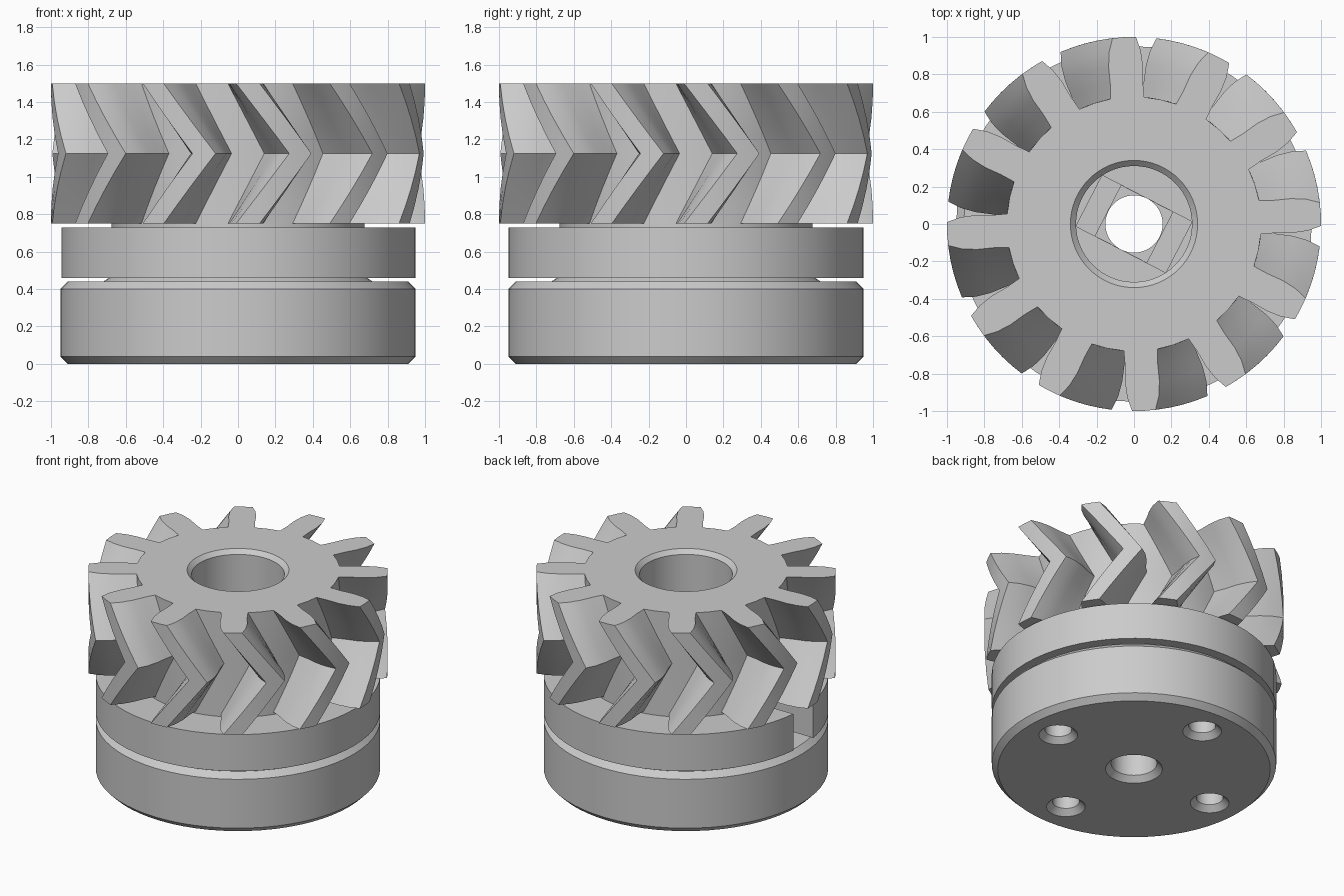
import bpy, bmesh, math
from mathutils import Matrix

cube = bpy.data.objects.get("Cube")
if cube:
    bpy.data.objects.remove(cube)

grey = bpy.data.materials.new("light grey")
grey.use_nodes = True
grey.diffuse_color = (0.6, 0.6, 0.6, 1)
grey.node_tree.nodes["Principled BSDF"].inputs["Base Color"].default_value = (0.6, 0.6, 0.6, 1)


def make_object(name, bm, cutter=False):
    bmesh.ops.recalc_face_normals(bm, faces=bm.faces)
    mesh = bpy.data.meshes.new(name)
    bm.to_mesh(mesh)
    bm.free()
    mesh.materials.append(grey)
    obj = bpy.data.objects.new(name, mesh)
    bpy.context.collection.objects.link(obj)
    if cutter:
        obj.hide_render = True
        obj.hide_set(True)
    return obj


def skin(bm, rings):
    """Join equal rings of points into a closed solid."""
    loops = [[bm.verts.new(p) for p in ring] for ring in rings]
    for low, high in zip(loops, loops[1:]):
        for i in range(len(low)):
            j = (i + 1) % len(low)
            bm.faces.new((low[i], low[j], high[j], high[i]))
    bm.faces.new(loops[0][::-1])
    bm.faces.new(loops[-1])


def lathe(name, profile, segments=64, centre=(0, 0), cutter=False):
    bm = bmesh.new()
    skin(bm, [[(centre[0] + r * math.cos(math.tau * i / segments),
                centre[1] + r * math.sin(math.tau * i / segments), z)
               for i in range(segments)] for r, z in profile])
    return make_object(name, bm, cutter)


def box(name, x, y, z, turn=0):
    bm = bmesh.new()
    skin(bm, [[(x[0], y[0], h), (x[1], y[0], h), (x[1], y[1], h), (x[0], y[1], h)] for h in z])
    bm.transform(Matrix.Rotation(math.radians(turn), 4, "Z"))
    return make_object(name, bm, True)


def cut(obj, cutters):
    for cutter in cutters:
        mod = obj.modifiers.new(cutter.name, "BOOLEAN")
        mod.operation = "DIFFERENCE"
        mod.solver = "EXACT"
        mod.object = cutter


def smooth(obj):
    bpy.ops.object.select_all(action="DESELECT")
    obj.select_set(True)
    bpy.context.view_layer.objects.active = obj
    # apply the cuts first so that sharp edges are found on the final mesh
    for mod in list(obj.modifiers):
        bpy.ops.object.modifier_apply(modifier=mod.name)
    bpy.ops.object.shade_smooth_by_angle(angle=math.radians(25))


# Herringbone gear: one tooth flank as (radius, half angle in degrees)
FLANK = [(0.68, 7.6), (0.76, 6.6), (0.85, 6.2), (0.93, 5.2), (1.0, 3.6)]
TEETH = 12
STEPS = 4
TWIST = 16.5


def gear_ring(z, turn):
    ring = []
    for t in range(TEETH):
        middle = 3 + turn + t * 360 / TEETH
        tooth = [(r, -a) for r, a in FLANK] + [(1.0, 0)] + [(r, a) for r, a in reversed(FLANK)]
        tooth.append((0.68, 15))
        for r, a in tooth:
            angle = math.radians(middle + a)
            ring.append((r * math.cos(angle), r * math.sin(angle), z))
    return ring


bm = bmesh.new()
levels = [i / STEPS for i in range(-STEPS, STEPS + 1)]
skin(bm, [gear_ring(1.125 + 0.375 * s, TWIST * (1 - abs(s))) for s in levels])
gear = make_object("herringbone_gear", bm)

# Hub: chamfered base, groove, collar and the neck below the gear
hub = lathe("hub", [(0.91, 0), (0.95, 0.04), (0.95, 0.4), (0.91, 0.44), (0.72, 0.44),
                    (0.69, 0.46), (0.95, 0.46), (0.95, 0.73), (0.675, 0.73), (0.675, 0.8)])

# Shaft bore with chamfered mouths and a stepped floor
shaft = lathe("shaft_cutter", [(0.31, 0.6), (0.31, 1.47), (0.34, 1.5), (0.34, 1.6)], cutter=True)
bore = lathe("bore_cutter", [(0.19, -0.1), (0.19, 0), (0.153, 0.04), (0.153, 0.7)], cutter=True)
step = box("step_cutter", (-0.27, 0.27), (-0.153, 0.153), (0.57, 0.65), -27.3)
square = box("square_cutter", (-0.155, 0.155), (-0.152, 0.152), (0.54, 0.64), -27.3)

# Slot in the collar for a locking screw
slot = box("slot_cutter", (-1.1, -0.5), (-0.14, 0.1), (0.46, 0.73))

# Four screw holes in the underside
holes = []
for k in range(4):
    a = math.radians(90 * k + 2)
    holes.append(lathe("screw_hole_cutter", [(0.13, -0.1), (0.13, 0), (0.09, 0.04), (0.09, 0.36)],
                       32, (0.68 * math.cos(a), 0.68 * math.sin(a)), True))

cut(gear, [shaft])
cut(hub, [shaft, bore, step, square, slot] + holes)
smooth(gear)
smooth(hub)
